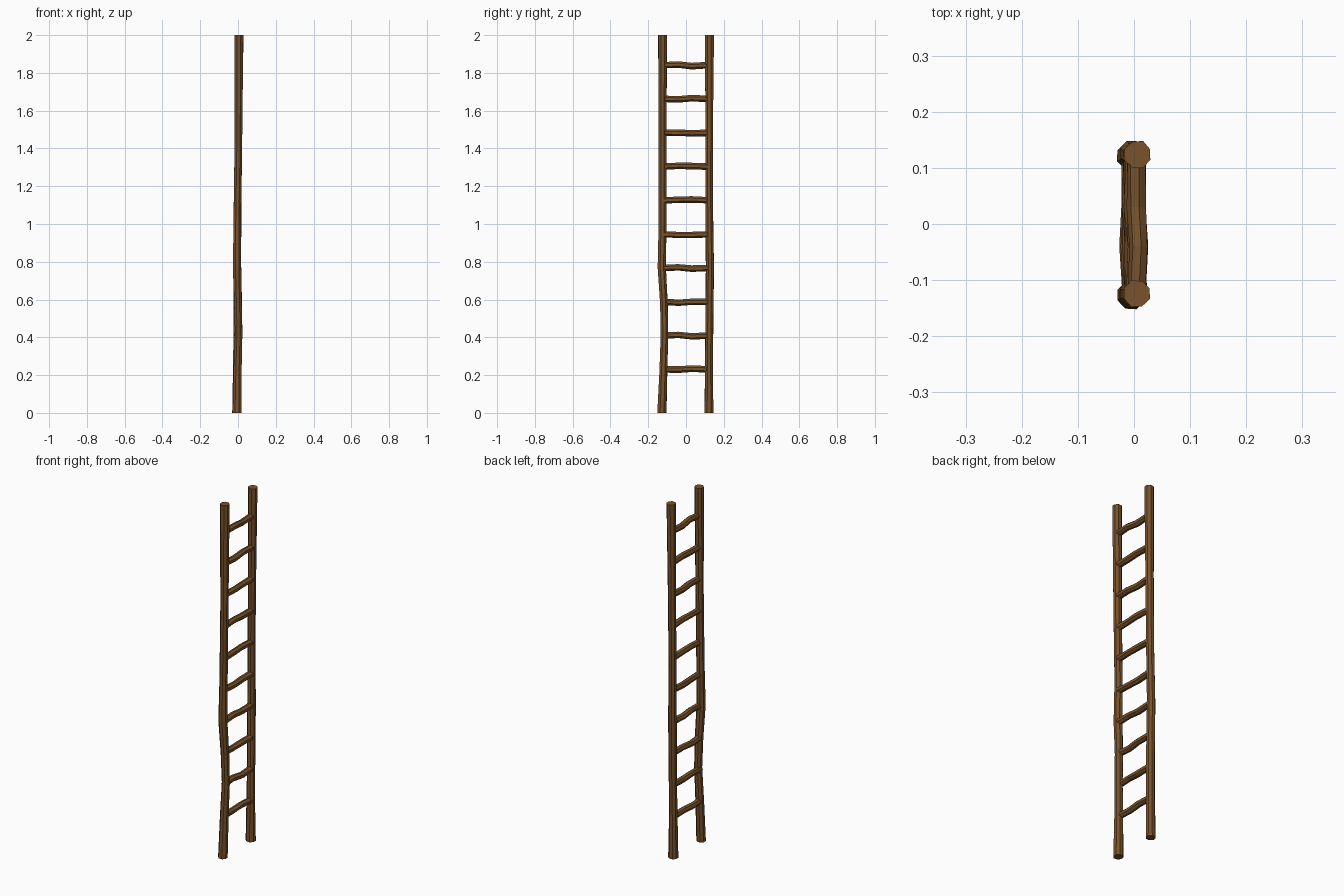
import bpy, bmesh, math, random
from mathutils import Vector

if "Cube" in bpy.data.objects:
    bpy.data.objects.remove(bpy.data.objects["Cube"])

random.seed(4)
wood = bpy.data.materials.new("wood")
wood.diffuse_color = (0.19, 0.085, 0.024, 1)
wood.use_nodes = True
wood.node_tree.nodes["Principled BSDF"].inputs["Base Color"].default_value = wood.diffuse_color


def tube(name, path, sides, along, wobble):
    """Capped flat-faced stick through (centre, radius) rings, along 'Z' or 'Y'."""
    bm = bmesh.new()
    u = Vector((1, 0, 0))
    v = Vector((0, 1, 0)) if along == 'Z' else Vector((0, 0, -1))
    rings = []
    for centre, radius in path:
        ring = []
        for i in range(sides):
            a = math.tau * (i + 0.5) / sides
            r = radius * random.uniform(1 - wobble, 1 + wobble)
            ring.append(bm.verts.new(Vector(centre) + u * r * math.cos(a) + v * r * math.sin(a)))
        rings.append(ring)
    for lo, hi in zip(rings, rings[1:]):
        for i in range(sides):
            j = (i + 1) % sides
            bm.faces.new((lo[i], lo[j], hi[j], hi[i]))
    bm.faces.new(rings[0][::-1])
    bm.faces.new(rings[-1])
    bmesh.ops.recalc_face_normals(bm, faces=bm.faces)
    mesh = bpy.data.meshes.new(name)
    bm.to_mesh(mesh)
    bm.free()
    mesh.materials.append(wood)
    obj = bpy.data.objects.new(name, mesh)
    bpy.context.collection.objects.link(obj)


# Side poles: x, y, z, radius at each bend
left = [(-.006, -.127, 0, .026), (-.003, -.12, .22, .023), (.003, -.114, .42, .021),
        (.0, -.117, .58, .022), (-.005, -.128, .77, .023), (-.004, -.124, 1.0, .022),
        (.002, -.124, 1.4, .022), (.005, -.124, 2.0, .025)]
right = [(-.006, .122, 0, .026), (-.005, .122, .25, .022), (-.003, .124, .5, .022),
         (-.004, .127, .77, .023), (-.001, .123, 1.1, .021),
         (.002, .123, 1.5, .022), (.006, .124, 2.0, .025)]
for name, pts in (("left_pole", left), ("right_pole", right)):
    tube(name, [(p[:3], p[3]) for p in pts], 8, 'Z', 0.05)

# Ten slightly crooked rungs, ends buried in the poles
for n in range(10):
    z = 0.23 + n * 0.179
    x = -0.004 + 0.001 * n
    path = []
    for y in (-.122, -.04, .03, .122):
        bend = 0 if abs(y) > .1 else 1
        path.append(((x + bend * random.uniform(-.004, .004), y,
                      z + bend * random.uniform(-.005, .005)), 0.0175))
    tube(f"rung_{n + 1}", path, 7, 'Y', 0.06)
